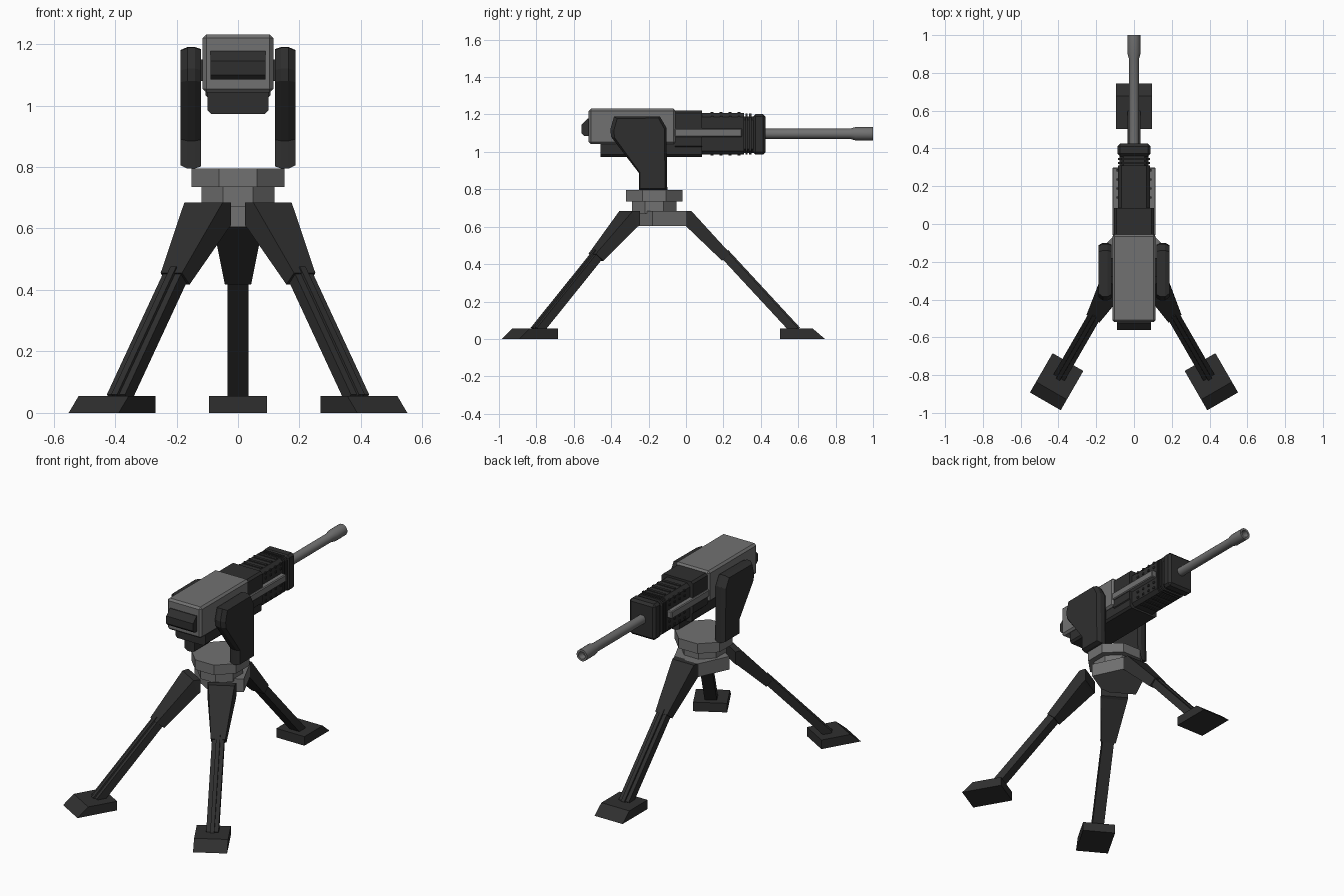
import bpy, bmesh, math
from mathutils import Vector

if "Cube" in bpy.data.objects:
    bpy.data.objects.remove(bpy.data.objects["Cube"])


def material(name, v):
    m = bpy.data.materials.new(name)
    m.diffuse_color = (v, v, v, 1)
    m.use_nodes = True
    m.node_tree.nodes["Principled BSDF"].inputs["Base Color"].default_value = m.diffuse_color
    return m


GREY = material("mid_grey", 0.165)
DARK = material("charcoal", 0.028)


def loft(name, rings, mat):
    """Skin a list of equal-length point rings and cap both ends."""
    bm = bmesh.new()
    rows = [[bm.verts.new(p) for p in r] for r in rings]
    n = len(rows[0])
    for a, b in zip(rows, rows[1:]):
        for i in range(n):
            bm.faces.new((a[i], a[(i + 1) % n], b[(i + 1) % n], b[i]))
    bm.faces.new(rows[0])
    bm.faces.new(rows[-1])
    bmesh.ops.recalc_face_normals(bm, faces=bm.faces)
    me = bpy.data.meshes.new(name)
    bm.to_mesh(me)
    bm.free()
    me.materials.append(mat)
    ob = bpy.data.objects.new(name, me)
    bpy.context.collection.objects.link(ob)
    return ob


def box(name, x0, x1, y0, y1, z0, z1, mat, bevel=0.0):
    ring = [(x0, z0), (x1, z0), (x1, z1), (x0, z1)]
    ob = loft(name, [[(x, y, z) for x, z in ring] for y in (y0, y1)], mat)
    if bevel:
        b = ob.modifiers.new("bevel", "BEVEL")
        b.width, b.segments = bevel, 1
    return ob


def chamfer_box(name, w, y0, y1, z0, z1, c, mat):
    """Block along y with a chamfered rectangular section."""
    s = [(w - c, z0), (w, z0 + c), (w, z1 - c), (w - c, z1),
         (c - w, z1), (-w, z1 - c), (-w, z0 + c), (c - w, z0)]
    return loft(name, [[(x, y, z) for x, z in s] for y in (y0, y1)], mat)


def octagon(name, r, z0, z1):
    R = r / math.cos(math.pi / 8)
    pts = [(R * math.cos((i + .5) * math.pi / 4), R * math.sin((i + .5) * math.pi / 4) - .17)
           for i in range(8)]
    return loft(name, [[(x, y, z) for x, y in pts] for z in (z0, z1)], GREY)


# Pedestal: swivel plate, neck and faceted leg hub
octagon("swivel_plate", 0.151, 0.735, 0.795)
octagon("pedestal_neck", 0.118, 0.67, 0.735)
hub = [(.03, -.26), (.165, -.18), (.08, .0), (-.08, .0), (-.165, -.18), (-.03, -.26)]
loft("leg_hub", [[(x, y, z) for x, y in hub] for z in (.605, .685)], GREY)


# Tripod legs: local u runs outward, w is width
def leg(name, ox, oy, ang):
    d = Vector((math.cos(ang), math.sin(ang), 0))
    s = Vector((-d.y, d.x, 0))
    o = Vector((ox, oy, 0))

    def P(u, w, z):
        return o + d * u + s * w + Vector((0, 0, z))

    def section(u0, z0, u1, z1, w, wt):
        return [P(u0, -w, z0), P(u0, w, z0), P(u1, wt, z1), P(u1, -wt, z1)]

    loft(name + "_upper", [section(0, .61, 0, .685, .08, .08),
                           section(.015, .60, .04, .685, .079, .072),
                           section(.205, .418, .25, .455, .043, .04)], DARK)
    loft(name + "_lower", [section(.19, .445, .225, .475, .034, .034),
                           section(.575, .03, .61, .06, .034, .034)], DARK)
    # raised spine on the upper surface of the shaft
    loft(name + "_spine", [section(.21, .455, .236, .477, .014, .011),
                           section(.58, .04, .622, .06, .014, .011)], DARK)
    # wedge foot
    foot = [(.515, 0), (.755, 0), (.69, .055), (.515, .055)]
    loft(name + "_foot", [[P(u, w, z) for u, z in foot] for w in (-.094, .094)], DARK)


leg("rear_leg", 0, -.012, math.pi / 2)
leg("front_leg_right", .092, -.285, -math.pi / 3)
leg("front_leg_left", -.092, -.285, -2 * math.pi / 3)

# Side cradle arms with chamfered rims
arm = [(-.385, 1.188), (-.14, 1.19), (-.105, 1.13), (-.10, .795), (-.25, .795),
       (-.25, .885), (-.40, 1.08), (-.405, 1.12)]
for sx, side in ((1, "right"), (-1, "left")):
    rings = []
    for x, k in ((.12, .93), (.14, 1), (.165, 1), (.187, .90)):
        rings.append([(sx * x, -.215 + (y + .215) * k, 1.0 + (z - 1.0) * (.5 + .5 * k))
                      for y, z in arm])
    loft("cradle_arm_" + side, rings, DARK)
    # receiver side rail
    x = sorted((sx * .08, sx * .115))
    box("side_rail_" + side, *x, -.06, .30, 1.08, 1.125, GREY, .005)
    # pivot pin joining arm and receiver
    x = sorted((sx * .10, sx * .13))
    box("pivot_" + side, *x, -.28, -.18, 1.08, 1.15, DARK)
    # vent studs along the shroud
    for i in range(4):
        for z in (1.02, 1.055, 1.155, 1.185):
            x = sorted((sx * .08, sx * .092))
            y = .14 + .048 * i
            box("vent_stud_" + side, *x, y - .006, y + .006, z - .006, z + .006, DARK)

# Receiver, lower housing and rear grip plate
box("receiver", -.115, .115, -.52, -.055, 1.042, 1.231, GREY, .012)
chamfer_box("lower_housing", .10, -.457, .085, .973, 1.06, .012, DARK)
chamfer_box("receiver_front", .105, -.06, .085, 1.02, 1.22, .012, DARK)
plate = [(-.51, 1.085), (-.545, 1.085), (-.56, 1.10), (-.56, 1.145), (-.525, 1.178), (-.51, 1.178)]
loft("rear_plate", [[(x, y, z) for y, z in plate] for x in (-.09, .09)], DARK)

# Barrel shroud, cross ribs, collar rings and nose block
chamfer_box("barrel_shroud", .086, .08, .31, .985, 1.207, .02, DARK)
for i in range(4):
    y = .14 + .048 * i
    box("shroud_rib_top", -.06, .06, y - .008, y + .008, 1.19, 1.212, DARK)
    box("shroud_rib_bottom", -.06, .06, y - .008, y + .008, .98, 1.0, DARK)
chamfer_box("shroud_core", .076, .30, .36, .995, 1.19, .02, DARK)
for y0, y1 in ((.318, .328), (.338, .35)):
    chamfer_box("collar_ring", .086, y0, y1, .985, 1.205, .02, DARK)
box("nose_block", -.087, .087, .358, .425, .985, 1.203, DARK, .014)

# Barrel with flared muzzle
profile = [(.40, .027), (.875, .027), (.905, .035), (1.0, .035), (1.0, .022), (.96, .02)]
barrel = loft("barrel", [[(r * math.cos(a * math.tau / 20), y, 1.097 + r * math.sin(a * math.tau / 20))
                          for a in range(20)] for y, r in profile], GREY)
bpy.context.view_layer.objects.active = barrel
barrel.select_set(True)
bpy.ops.object.shade_smooth_by_angle(angle=math.radians(35))
